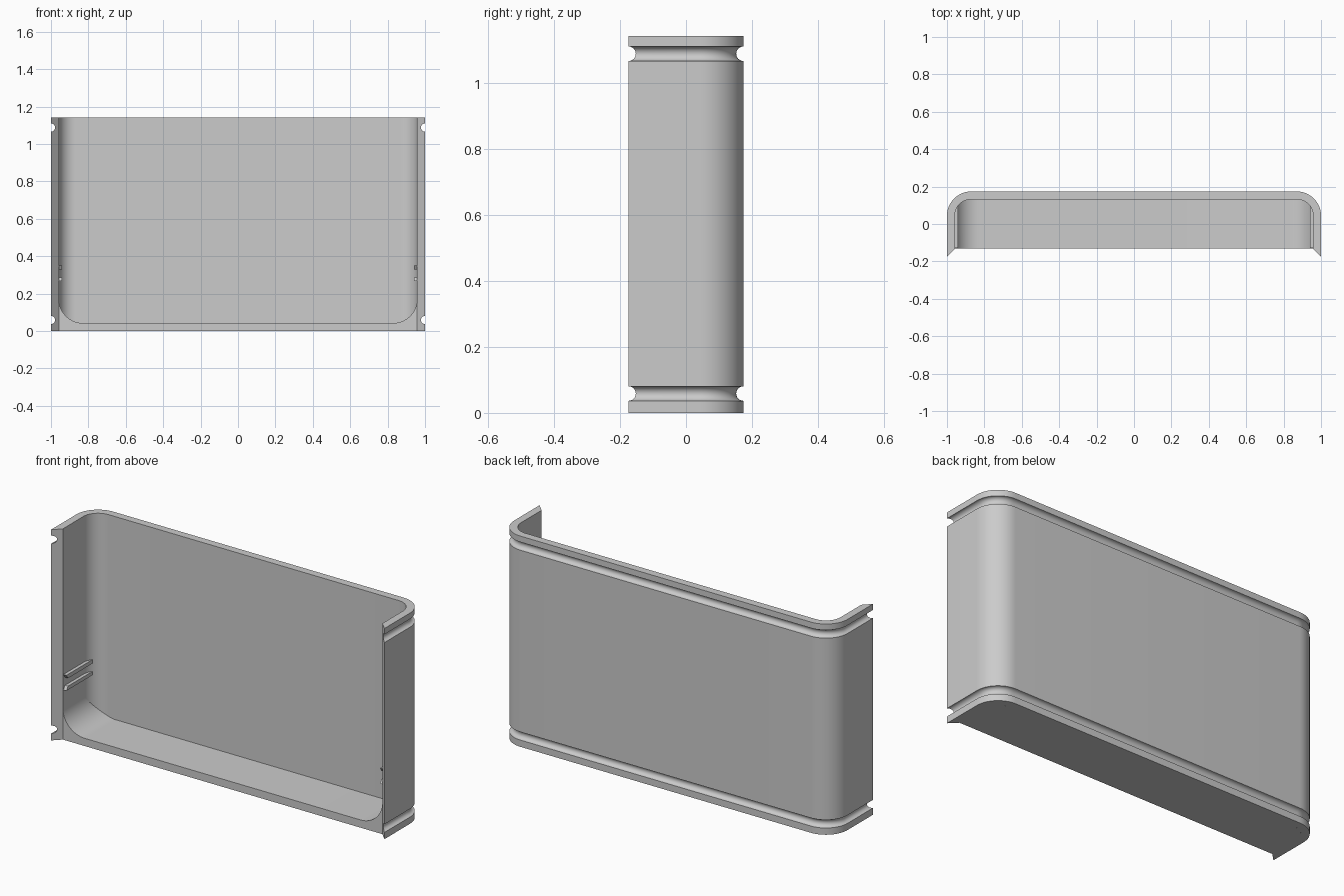
import bpy
import bmesh
from math import sin, cos, pi, sqrt

old = bpy.data.objects.get("Cube")
if old:
    bpy.data.objects.remove(old, do_unlink=True)

HEIGHT, HALF_DEPTH = 1.142, 0.174
WALL, CORNER, FILLET = 0.042, 0.13, 0.13
GROOVE = 0.022
INNER = 1 - WALL
FRONT = -HALF_DEPTH + WALL
CX, CY = 1 - CORNER, HALF_DEPTH - CORNER   # centre of the plan corner arc

grey = bpy.data.materials.new("plain grey")
grey.use_nodes = True
colour = (0.6, 0.6, 0.6, 1)
grey.diffuse_color = colour
grey.node_tree.nodes["Principled BSDF"].inputs["Base Color"].default_value = colour


def loft(name, sections, smooth=True):
    """Bridge a row of matching closed sections and cap both ends."""
    bm = bmesh.new()
    rings = [[bm.verts.new(p) for p in s] for s in sections]
    n = len(rings[0])
    for a, b in zip(rings, rings[1:]):
        for i in range(n):
            j = (i + 1) % n
            bm.faces.new((a[i], a[j], b[j], b[i]))
    bm.faces.new(rings[0])
    bm.faces.new(rings[-1])
    bmesh.ops.recalc_face_normals(bm, faces=bm.faces)
    mesh = bpy.data.meshes.new(name)
    bm.to_mesh(mesh)
    bm.free()
    mesh.materials.append(grey)
    obj = bpy.data.objects.new(name, mesh)
    bpy.context.collection.objects.link(obj)
    if smooth:
        bpy.ops.object.select_all(action='DESELECT')
        obj.select_set(True)
        bpy.context.view_layer.objects.active = obj
        bpy.ops.object.shade_smooth_by_angle(angle=pi / 6)
    return obj


def plan_path(inset):
    """U-shaped plan line at a given inset, with mitred front ends."""
    r = CORNER - inset
    half = [(1 - inset, -HALF_DEPTH + inset)]
    half += [(CX + r * cos(a), CY + r * sin(a))
             for a in (i * pi / 32 for i in range(17))]
    return half + [(-x, y) for x, y in reversed(half)]


# Wall section: inset and height, with a round groove near each rim
profile = [(0, 0)]
for zc in (0.0585, HEIGHT - 0.0545):
    for i in range(13):
        a = i * pi / 12
        profile.append((GROOVE * sin(a), zc - GROOVE * cos(a)))
profile += [(0, HEIGHT), (WALL, HEIGHT), (WALL, 0)]

# Wrap-around wall
paths = [plan_path(d) for d, z in profile]
loft("wraparound_wall",
     [[(*path[k], z) for path, (d, z) in zip(paths, profile)]
      for k in range(len(paths[0]))])

# Floor with curved rises into the side walls
fx = INNER - FILLET
right = [(fx + FILLET * sin(a), WALL + FILLET * (1 - cos(a)))
         for a in (i * pi / 48 for i in range(25))]
columns = [(-x, z) for x, z in reversed(right)] + right
floor = []
for x, z in columns:
    r = CORNER - WALL
    back = CY + sqrt(max(0, r * r - max(0, abs(x) - CX) ** 2))
    floor.append([(x, FRONT, 0), (x, FRONT, z), (x, back, z), (x, back, 0)])
loft("floor", floor)

# Pairs of guide ribs with flared front ends, inside both side walls
for side, label in ((1, "left"), (-1, "right")):
    for name, low, high, cut_low, cut_high in (
            ("upper", 0.33, 0.351, 0.014, 0), ("lower", 0.267, 0.287, 0, 0.014)):
        y0, y1 = FRONT + 0.005, 0.1
        outline = [(y0 + cut_low, low), (y1, low), (y1, high), (y0 + cut_high, high)]
        loft(f"{label}_{name}_guide_rib",
             [[(side * x, y, z) for y, z in outline] for x in (INNER + 0.005, 0.94)],
             smooth=False)
